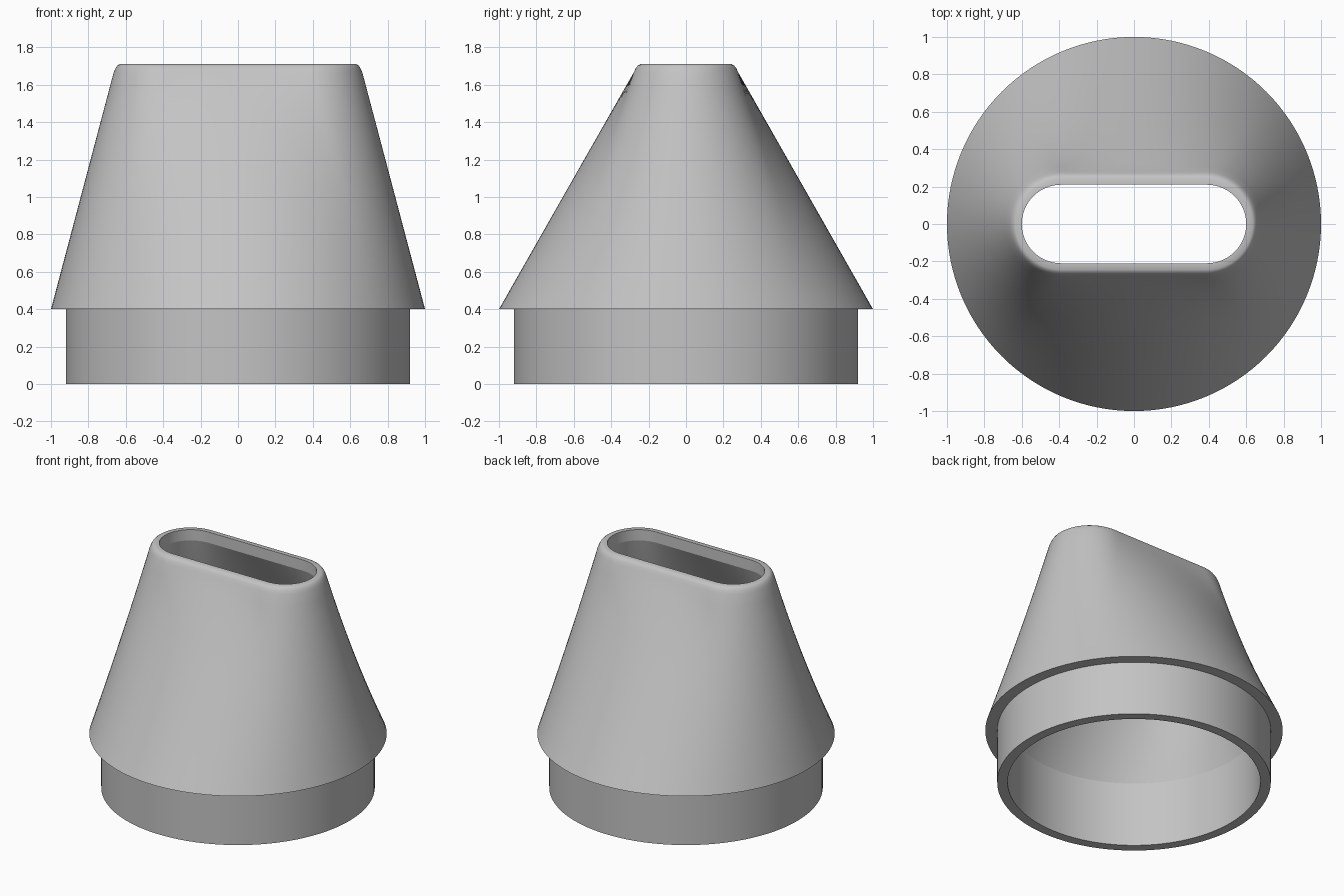
import bpy, bmesh, math

cube = bpy.data.objects.get("Cube")
if cube:
    bpy.data.objects.remove(cube, do_unlink=True)

SIDES = 128


def circle(radius):
    return [(radius * math.cos(2 * math.pi * i / SIDES),
             radius * math.sin(2 * math.pi * i / SIDES)) for i in range(SIDES)]


def slot(radius, half):
    """Rounded slot whose ends and straights each match a quarter circle."""
    points = []
    for i in range(SIDES):
        quarter, t = divmod(4 * i / SIDES + 0.5, 1)
        turn = math.pi * (t - 0.5)
        if quarter % 2 == 0:
            x, y = half + radius * math.cos(turn), radius * math.sin(turn)
        else:
            x, y = half * (1 - 2 * t), radius
        sign = -1 if quarter in (2, 3) else 1
        points.append((sign * x, sign * y))
    return points


def blend(low, high, z_low, z_high, steps):
    """Intermediate sections of a ruled loft."""
    sections = []
    for k in range(1, steps):
        f = k / steps
        ring = [(a[0] + (b[0] - a[0]) * f, a[1] + (b[1] - a[1]) * f)
                for a, b in zip(low, high)]
        sections.append((ring, z_low + (z_high - z_low) * f, False))
    return sections


def loft_loop(name, sections, material):
    """Skin closed rings in order, joining the last to the first."""
    bm = bmesh.new()
    rings = [[bm.verts.new((x, y, z)) for x, y in ring] for ring, z, _ in sections]
    for k, ring in enumerate(rings):
        above = rings[(k + 1) % len(rings)]
        for i in range(SIDES):
            j = (i + 1) % SIDES
            bm.faces.new((ring[i], ring[j], above[j], above[i])).smooth = True
    for ring, section in zip(rings, sections):
        if section[2]:
            for i in range(SIDES):
                bm.edges.get((ring[i], ring[(i + 1) % SIDES])).smooth = False
    bmesh.ops.recalc_face_normals(bm, faces=bm.faces)
    mesh = bpy.data.meshes.new(name)
    bm.to_mesh(mesh)
    bm.free()
    mesh.materials.append(material)
    obj = bpy.data.objects.new(name, mesh)
    bpy.context.collection.objects.link(obj)
    return obj


grey = bpy.data.materials.new("plain grey")
grey.use_nodes = True
colour = (0.55, 0.55, 0.55, 1)
grey.diffuse_color = colour
grey.node_tree.nodes["Principled BSDF"].inputs["Base Color"].default_value = colour

# Collar and flange
flange, bore = circle(1.0), circle(0.85)
shoulder, mouth = slot(0.28, 0.385), slot(0.21, 0.39)
sections = [(circle(0.92), 0, True), (circle(0.92), 0.4, True), (flange, 0.4, True)]

# Outer skin from round flange to slot
sections += blend(flange, shoulder, 0.4, 1.665, 16)

# Rounded rim
sections += [(shoulder, 1.665, False), (slot(0.269, 0.386), 1.688, False),
             (slot(0.258, 0.388), 1.702, False), (slot(0.244, 0.39), 1.71, False)]

# Straight mouth, inner skin and bore
sections += [(mouth, 1.71, True), (mouth, 1.63, True)]
sections += blend(mouth, bore, 1.63, 0.48, 16)
sections += [(bore, 0.48, True), (bore, 0, True)]

loft_loop("nozzle_adapter", sections, grey)
